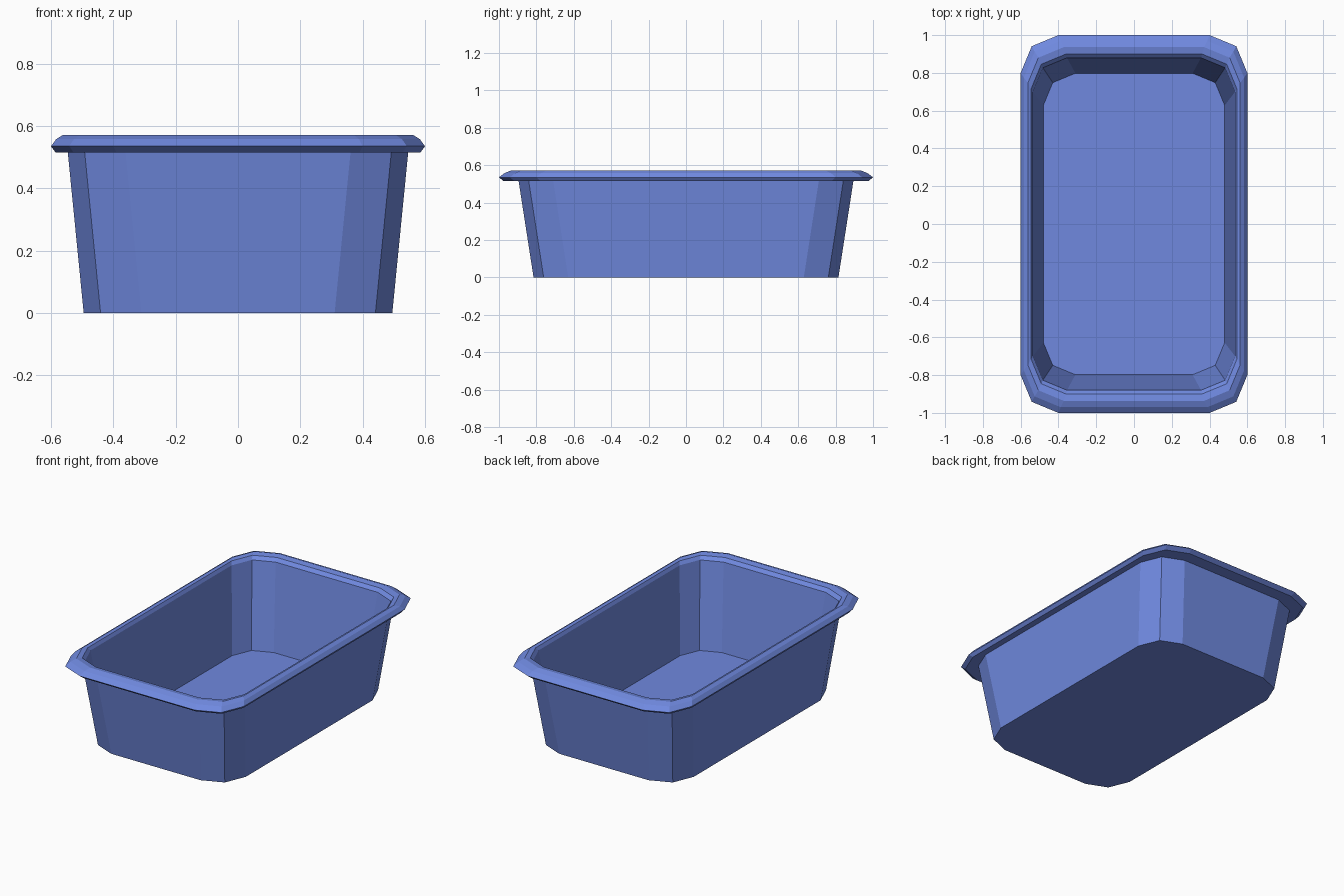
import bpy, bmesh, math

if "Cube" in bpy.data.objects:
    bpy.data.objects.remove(bpy.data.objects["Cube"])

blue = bpy.data.materials.new("soft blue")
blue.diffuse_color = (0.16, 0.25, 0.74, 1)
blue.use_nodes = True
blue.node_tree.nodes["Principled BSDF"].inputs["Base Color"].default_value = blue.diffuse_color

# Profile of the tub from the underside, over the rim, to the inner floor:
# half width, half length, corner radius, height
profile = [
    (0.495, 0.815, 0.185, 0.0),    # outer base
    (0.546, 0.895, 0.185, 0.515),  # outer wall top
    (0.585, 0.975, 0.195, 0.515),  # rim underside
    (0.600, 1.000, 0.200, 0.535),  # rim edge
    (0.583, 0.970, 0.195, 0.558),  # rim shoulder
    (0.562, 0.936, 0.190, 0.571),  # rim top
    (0.545, 0.900, 0.185, 0.565),  # rim inner slope
    (0.535, 0.880, 0.180, 0.545),  # inner wall top
    (0.480, 0.798, 0.170, 0.02),   # inner floor
]


def ring(bm, hx, hy, r, z):
    """Rounded rectangle with two facets on each corner."""
    verts = []
    for k, (sx, sy) in enumerate(((1, 1), (-1, 1), (-1, -1), (1, -1))):
        for j in range(3):
            a = math.radians(90 * k + 45 * j)
            verts.append(bm.verts.new((sx * (hx - r) + r * math.cos(a),
                                       sy * (hy - r) + r * math.sin(a), z)))
    return verts


# Tub: loft the rings, cap base and floor
bm = bmesh.new()
rings = [ring(bm, *p) for p in profile]
for lo, hi in zip(rings, rings[1:]):
    n = len(lo)
    for i in range(n):
        j = (i + 1) % n
        bm.faces.new((lo[i], lo[j], hi[j], hi[i]))
bm.faces.new(rings[0][::-1])
bm.faces.new(rings[-1])
bmesh.ops.recalc_face_normals(bm, faces=bm.faces)

mesh = bpy.data.meshes.new("tub")
bm.to_mesh(mesh)
bm.free()
mesh.materials.append(blue)
tub = bpy.data.objects.new("tub", mesh)
bpy.context.collection.objects.link(tub)
